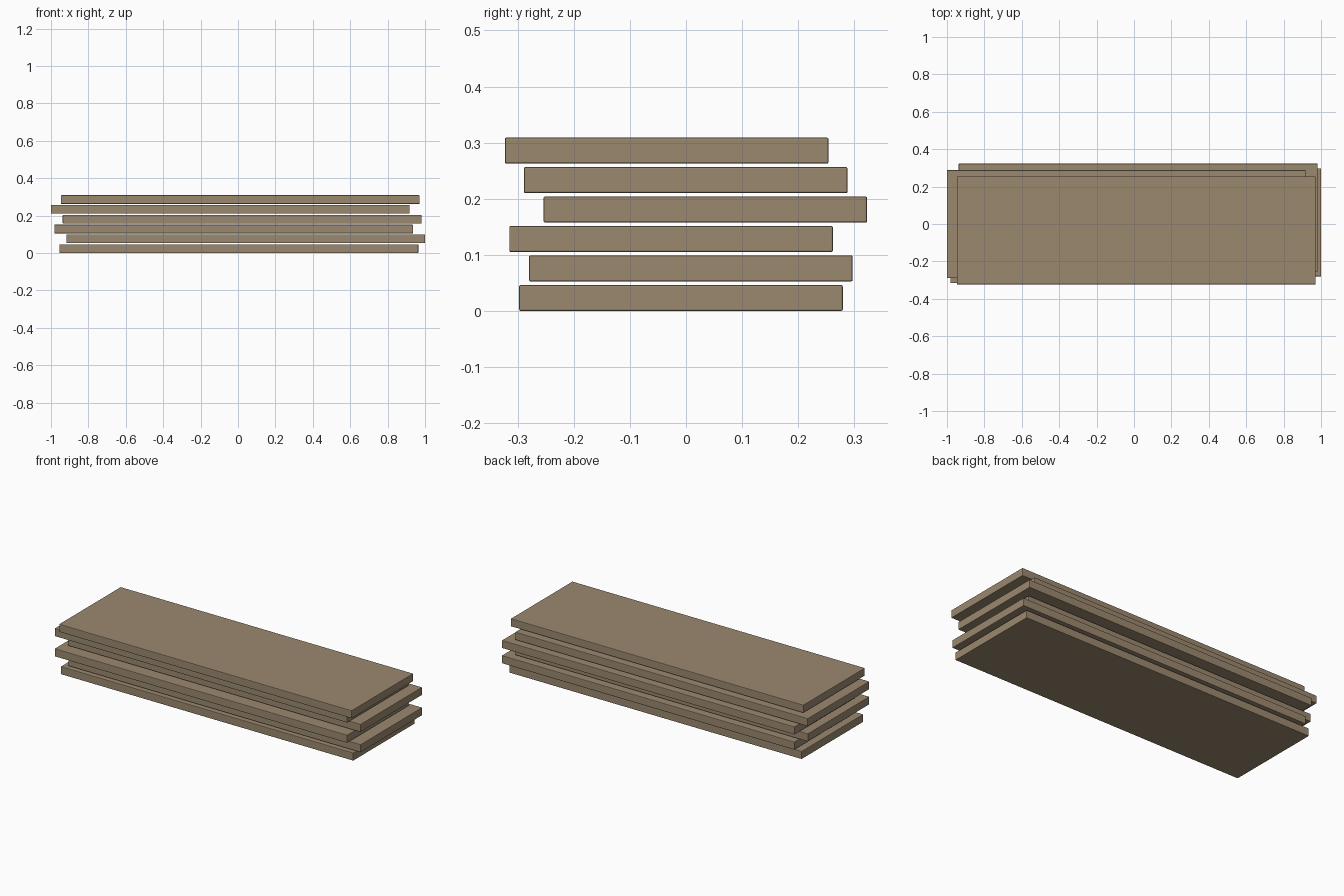
import bpy

if "Cube" in bpy.data.objects:
    bpy.data.objects.remove(bpy.data.objects["Cube"])

LENGTH, WIDTH, THICK, PITCH = 1.918, 0.577, 0.0465, 0.0525

wood = bpy.data.materials.new("wood")
wood.diffuse_color = (0.33, 0.25, 0.16, 1)
wood.use_nodes = True
wood.node_tree.nodes["Principled BSDF"].inputs["Base Color"].default_value = wood.diffuse_color

# sideways shift of each plank, bottom to top
shifts = [(0.005, -0.009), (0.041, 0.0085), (-0.023, -0.0265),
          (0.022, 0.0345), (-0.041, -0.0005), (0.012, -0.0345)]


def plank(index, x, y):
    bpy.ops.mesh.primitive_cube_add(size=1, location=(x, y, THICK / 2 + index * PITCH))
    board = bpy.context.object
    board.name = f"plank_{index + 1}"
    board.scale = (LENGTH, WIDTH, THICK)
    bpy.ops.object.transform_apply(location=False, rotation=False, scale=True)
    board.data.materials.append(wood)
    # slightly eased edges
    bevel = board.modifiers.new("eased_edges", 'BEVEL')
    bevel.width = 0.003
    bevel.segments = 2


for i, (x, y) in enumerate(shifts):
    plank(i, x, y)
